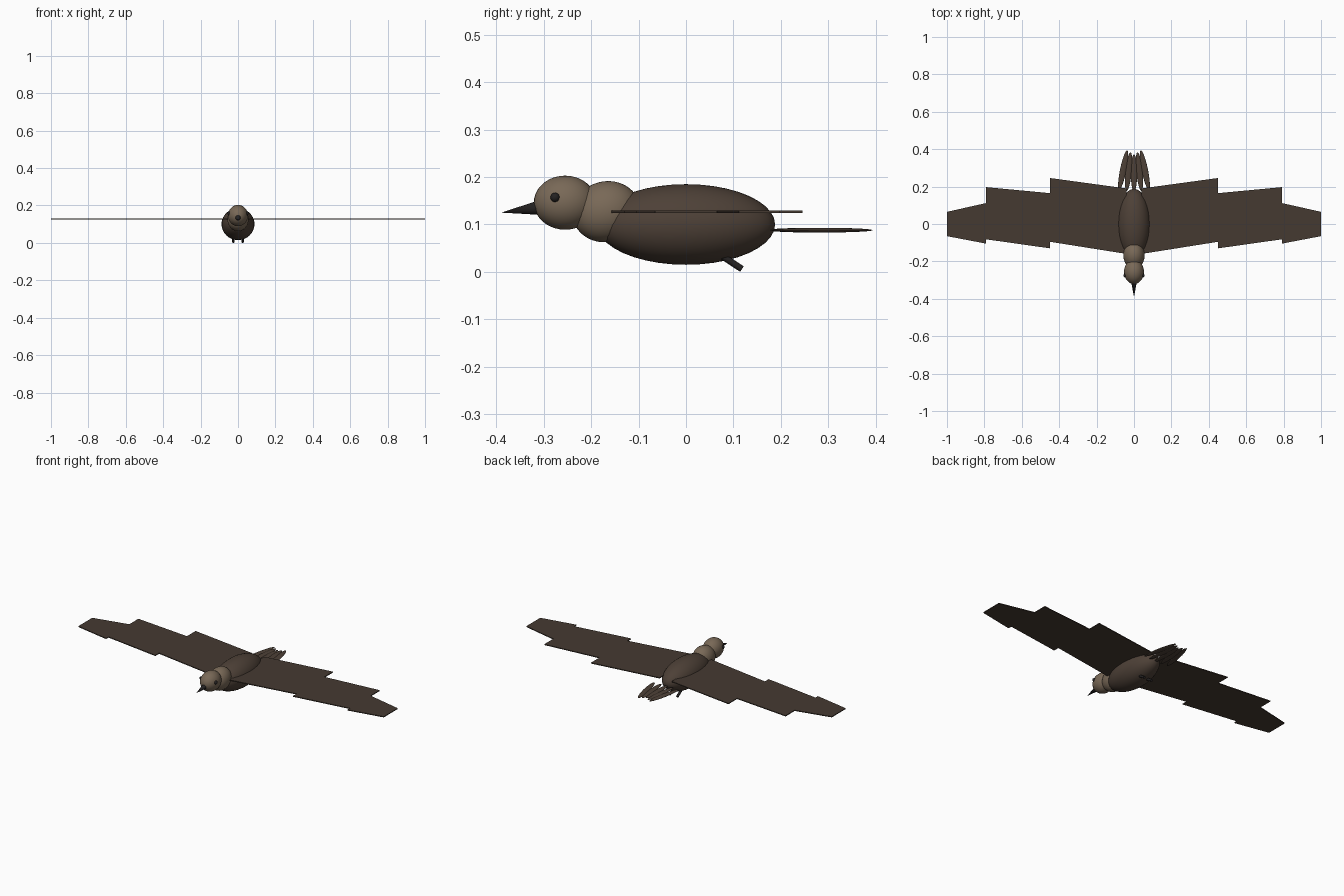
import bpy, bmesh, math
from mathutils import Vector

if "Cube" in bpy.data.objects:
    bpy.data.objects.remove(bpy.data.objects["Cube"])


def material(name, rgb):
    m = bpy.data.materials.new(name)
    m.diffuse_color = (*rgb, 1)
    m.use_nodes = True
    m.node_tree.nodes["Principled BSDF"].inputs["Base Color"].default_value = m.diffuse_color
    return m


BROWN = material("dark_brown", (0.075, 0.052, 0.038, 1)[:3])
TAN = material("tan", (0.19, 0.14, 0.095))
WING = material("wing_brown", (0.06, 0.042, 0.031))
BLACK = material("near_black", (0.018, 0.016, 0.016))


def finish(name, mat, smooth=True):
    o = bpy.context.object
    o.name = name
    o.data.materials.append(mat)
    if smooth:
        bpy.ops.object.shade_smooth_by_angle(angle=math.radians(40))
    return o


def ellipsoid(name, loc, radii, mat, rot=(0, 0, 0), seg=32, rings=20):
    bpy.ops.mesh.primitive_uv_sphere_add(segments=seg, ring_count=rings, radius=1,
                                         location=loc, rotation=rot)
    bpy.context.object.scale = radii
    return finish(name, mat)


def taper(name, a, b, r1, r2, mat, verts=16):
    a, b = Vector(a), Vector(b)
    d = b - a
    bpy.ops.mesh.primitive_cone_add(vertices=verts, radius1=r1, radius2=r2, depth=d.length,
                                    location=(a + b) / 2,
                                    rotation=d.to_track_quat('Z', 'Y').to_euler())
    return finish(name, mat)


def panel(name, pts, z, thick, mat):
    bm = bmesh.new()
    face = bm.faces.new([bm.verts.new((x, y, z - thick / 2)) for x, y in pts])
    ext = bmesh.ops.extrude_face_region(bm, geom=[face])["geom"]
    for v in ext:
        if isinstance(v, bmesh.types.BMVert):
            v.co.z += thick
    bmesh.ops.recalc_face_normals(bm, faces=bm.faces)
    me = bpy.data.meshes.new(name)
    bm.to_mesh(me)
    bm.free()
    me.materials.append(mat)
    o = bpy.data.objects.new(name, me)
    bpy.context.collection.objects.link(o)


# Body, neck and head
ellipsoid("body", (0, 0, 0.1), (0.088, 0.188, 0.085), BROWN)
ellipsoid("neck", (0, -0.168, 0.127), (0.057, 0.072, 0.064), TAN, rot=(0.25, 0, 0))
ellipsoid("head", (0, -0.255, 0.146), (0.053, 0.066, 0.057), TAN)

# Beak
taper("beak", (0, -0.305, 0.136), (0, -0.39, 0.125), 0.016, 0, BLACK)

# Wing panels: inner x, outer x, then leading and trailing y at each end
PANELS = [("inner_wing", 0.04, 0.45, -0.16, -0.095, 0.19, 0.246),
          ("middle_wing", 0.45, 0.79, -0.13, -0.082, 0.165, 0.197),
          ("wing_tip", 0.79, 1.0, -0.105, -0.065, 0.112, 0.065)]

for side, s in (("left", -1), ("right", 1)):
    ellipsoid(f"{side}_eye", (s * 0.047, -0.276, 0.157), (0.01,) * 3, BLACK, seg=16, rings=10)
    for name, x0, x1, l0, l1, t0, t1 in PANELS:
        panel(f"{side}_{name}", [(s * x0, l0), (s * x1, l1), (s * x1, t1), (s * x0, t0)],
              0.127, 0.005, WING)
    # Tucked leg
    taper(f"{side}_leg", (s * 0.025, 0.065, 0.041), (s * 0.025, 0.118, 0.006),
          0.007, 0.007, BLACK, 12)

# Tail feathers, converging towards the tips
for i in range(-2, 3):
    k = abs(i)
    ellipsoid(f"tail_feather_{i + 3}", (i * 0.029, 0.272 + k * 0.008, 0.088),
              (0.017, 0.1 + k * 0.004, 0.005), BROWN, rot=(0, 0, i * 0.1), seg=20, rings=14)
